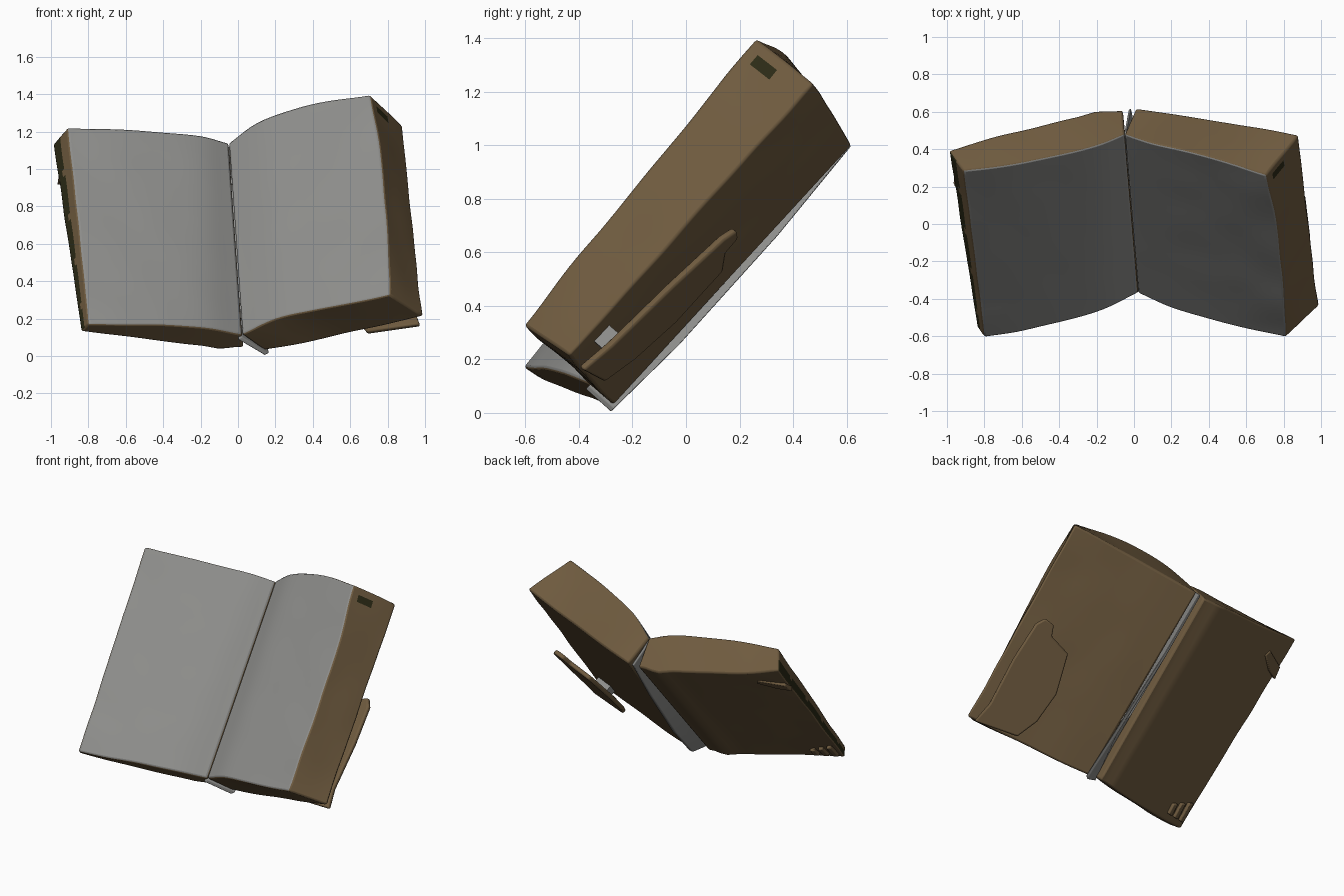
import bpy, bmesh, math
from mathutils import Vector as V, noise

if "Cube" in bpy.data.objects:
    bpy.data.objects.remove(bpy.data.objects["Cube"])


def mat(name, c):
    m = bpy.data.materials.new(name)
    m.diffuse_color = (*c, 1)
    m.use_nodes = True
    m.node_tree.nodes["Principled BSDF"].inputs["Base Color"].default_value = m.diffuse_color
    return m


GREY = mat("page grey", (0.27, 0.27, 0.26))
BROWN = mat("leather brown", (0.16, 0.105, 0.05))
DARK = mat("dark olive", (0.025, 0.024, 0.008))


def curve(pts, t):
    # Catmull-Rom sample of a point list, t in 0..1
    p = [V(q) for q in pts]
    p = [2 * p[0] - p[1]] + p + [2 * p[-1] - p[-2]]
    s = t * (len(p) - 3)
    i = min(int(s), len(p) - 4)
    f = s - i
    a, b, c, d = p[i:i + 4]
    return 0.5 * (2 * b + (c - a) * f + (2 * a - 5 * b + 4 * c - d) * f * f
                  + (3 * b - a - 3 * c + d) * f ** 3)


def finish(name, bm, mats, bevel):
    bmesh.ops.recalc_face_normals(bm, faces=bm.faces[:])
    me = bpy.data.meshes.new(name)
    bm.to_mesh(me)
    bm.free()
    for m in mats:
        me.materials.append(m)
    ob = bpy.data.objects.new(name, me)
    bpy.context.collection.objects.link(ob)
    if bevel:
        b = ob.modifiers.new("soft edges", 'BEVEL')
        b.width, b.segments, b.limit_method = bevel, 2, 'ANGLE'
        b.angle_limit = math.radians(40)
    bpy.ops.object.select_all(action='DESELECT')
    ob.select_set(True)
    bpy.context.view_layer.objects.active = ob
    bpy.ops.object.shade_smooth_by_angle(angle=math.radians(40))
    return ob


def block(name, front_top, front_bot, back_top, back_bot, rule, bow=0, ridge=0):
    # Half of the book: i runs gutter to fore edge, j bottom to top, k page to cover
    n = (20, 30, 6)
    bm = bmesh.new()
    verts = {}

    def vert(ijk):
        if ijk not in verts:
            u, v, w = (a / b for a, b in zip(ijk, n))
            f = curve(front_bot, u).lerp(curve(front_top, u), v)
            g = curve(back_bot, u).lerp(curve(back_top, u), v)
            f.x += bow * u * math.sin(math.pi * v)
            g += (g - f).normalized() * ridge * math.exp(-((u - 0.14) / 0.07) ** 2)
            p = f.lerp(g, w)
            p += noise.noise_vector(p * 4) * 0.007 * u
            verts[ijk] = bm.verts.new(p)
        return verts[ijk]

    for ax in range(3):
        b, c = [a for a in range(3) if a != ax]
        for end in (0, n[ax]):
            for s in range(n[b]):
                for t in range(n[c]):
                    q = []
                    for ds, dt in ((0, 0), (1, 0), (1, 1), (0, 1)):
                        k = [0, 0, 0]
                        k[ax], k[b], k[c] = end, s + ds, t + dt
                        q.append(vert(tuple(k)))
                    face = bm.faces.new(q)
                    face.material_index = rule(ax, end, s, t)
    return finish(name, bm, (GREY, BROWN, DARK), 0.012)


def left_rule(ax, end, s, t):
    if ax == 2 and end == 0:
        return 0
    # Worn dark strip on the outer part of the fore edge
    return 2 if ax == 0 and end and t >= 3 + (s % 7 == 3) else 1


def right_rule(ax, end, s, t):
    if ax == 2 and end == 0:
        return 0
    # Dark spot near the top corner
    return 2 if ax == 0 and end and s == 28 and t in (1, 2) else 1


block("left_pages",
      [(-.05, .48, 1.14), (-.2, .42, 1.18), (-.42, .365, 1.2), (-.66, .32, 1.215), (-.91, .28, 1.22)],
      [(.02, -.37, .115), (-.16, -.46, .15), (-.36, -.52, .165), (-.58, -.57, .17), (-.80, -.61, .17)],
      [(-.06, .61, .99), (-.3, .575, 1.01), (-.53, .52, 1.04), (-.77, .46, 1.08), (-.99, .39, 1.13)],
      [(.03, -.29, .045), (-.19, -.35, .052), (-.4, -.42, .075), (-.62, -.49, .105), (-.84, -.55, .13)],
      left_rule, ridge=0.02)
block("right_pages",
      [(-.05, .48, 1.14), (.1, .43, 1.25), (.3, .385, 1.325), (.5, .325, 1.37), (.71, .26, 1.40)],
      [(.02, -.37, .115), (.2, -.45, .2), (.4, -.51, .245), (.6, -.565, .285), (.81, -.61, .33)],
      [(.01, .62, 1.0), (.22, .59, 1.05), (.44, .555, 1.11), (.66, .52, 1.17), (.88, .48, 1.23)],
      [(.14, -.27, .03), (.35, -.31, .065), (.56, -.35, .115), (.78, -.395, .16), (.99, -.44, .21)],
      right_rule, bow=0.025)


def plate(name, corners, outline, off0, off1, thick, m, bevel=0.01):
    # Thin sheet behind a cover: corners = bottom outer, top outer, bottom spine
    o, a, b = (V(c) for c in corners)
    h, w = a - o, b - o
    nrm = h.cross(w).normalized()
    if nrm.z > 0:
        nrm = -nrm
    bm = bmesh.new()
    lo, hi = [], []
    for u, v in outline:
        p = o + h * u + w * v + nrm * (off0 + (off1 - off0) * u)
        lo.append(bm.verts.new(p))
        hi.append(bm.verts.new(p + nrm * thick))
    bm.faces.new(lo)
    bm.faces.new(hi[::-1])
    k = len(lo)
    for i in range(k):
        j = (i + 1) % k
        bm.faces.new((lo[i], lo[j], hi[j], hi[i]))
    return finish(name, bm, (m,), bevel)


RC = ((.99, -.44, .21), (.88, .48, 1.23), (.14, -.27, .03))
LC = ((-.84, -.55, .13), (-.99, .39, 1.13), (.03, -.29, .045))

# Loose flap hanging behind the right cover, with a grey link to the cover
plate("cover_flap", RC,
      [(.0, .04), (.1, .07), (.33, .05), (.52, .06), (.56, .1), (.55, .18), (.5, .21),
       (.46, .38), (.27, .46), (.12, .44), (.02, .37)], 0.045, 0.16, 0.03, BROWN)
plate("flap_link", RC, [(.08, .12), (.08, .25), (.14, .25), (.14, .12)], -0.01, -0.01, 0.08, GREY, 0)

# Torn bits on the left cover
plate("upper_tear", LC, [(.8, .0), (.86, .02), (.9, .2), (.87, .22), (.82, .1)], -0.01, -0.01, 0.035, BROWN, 0.006)
for i in range(3):
    v = .03 + i * .07
    plate("lower_tear_%d" % (i + 1), LC,
          [(.03, v), (.03, v + .04), (.12 - i * .02, v + .05), (.13 - i * .02, v + .01)],
          -0.01, -0.01, 0.03, BROWN, 0.006)

# Grey spine strip: a fin between the two halves, wider and longer at the bottom
bm = bmesh.new()
rings = []
for a, b, t in (((.01, -.37, .095), (.155, -.275, .01), .014),
                ((.02, -.2, .25), (.115, -.03, .25), .014),
                ((-.02, .2, .70), (.035, .34, .66), .012),
                ((-.05, .47, 1.12), (-.022, .615, .995), .008)):
    s = V((.75, .45, .45)).normalized() * t
    a, b = V(a), V(b)
    rings.append([bm.verts.new(p) for p in (a - s, b - s, b + s, a + s)])
for r, q in zip(rings, rings[1:]):
    for i in range(4):
        j = (i + 1) % 4
        bm.faces.new((r[i], r[j], q[j], q[i]))
bm.faces.new(rings[0])
bm.faces.new(rings[-1][::-1])
finish("spine_strip", bm, (GREY,), 0.004)
